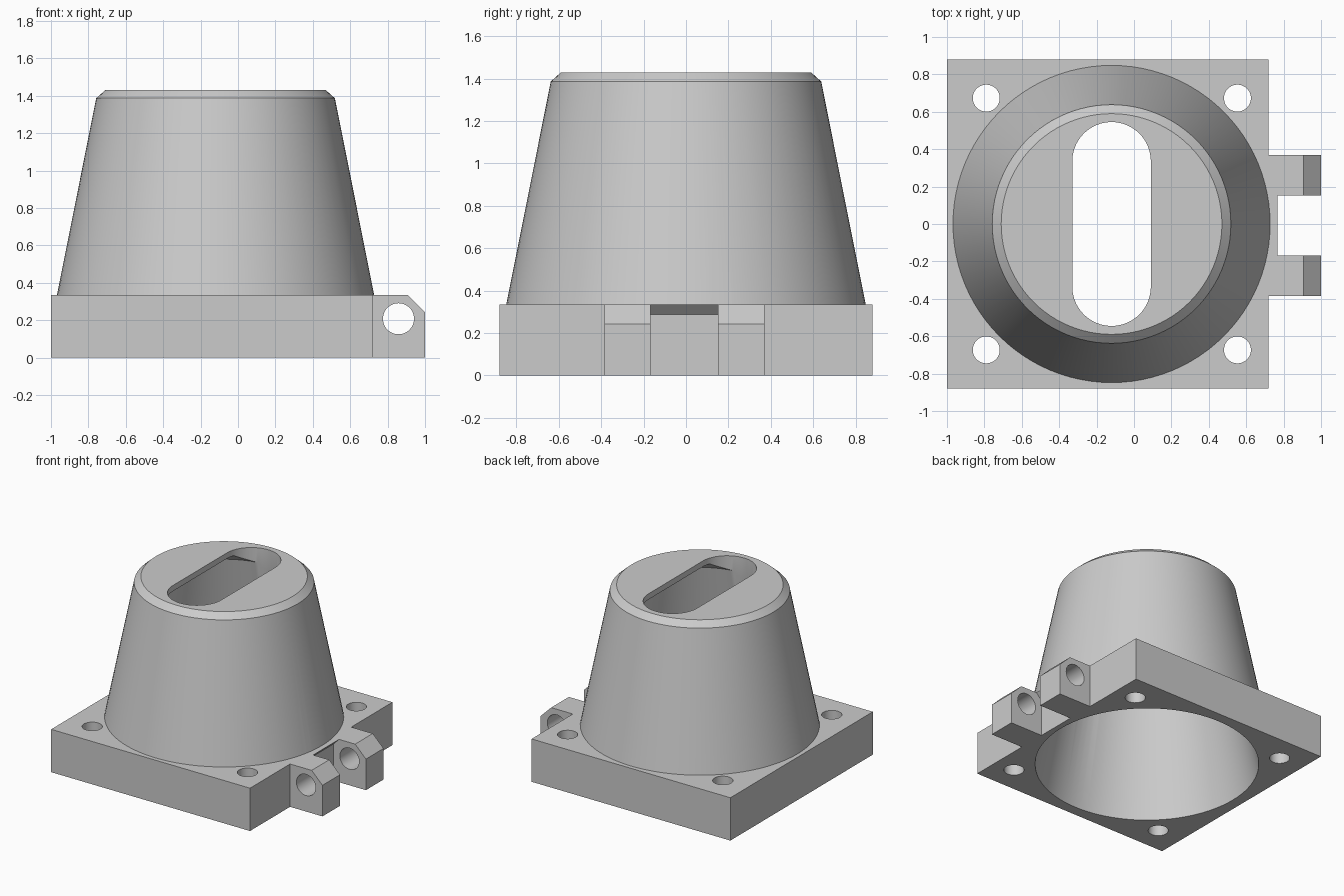
import bpy, bmesh, math

if "Cube" in bpy.data.objects:
    bpy.data.objects.remove(bpy.data.objects["Cube"], do_unlink=True)

CX = -0.12            # axis of the cone
PLATE_TOP = 0.335
ROOF_UNDER = 1.385
ROOF_TOP = 1.43
SEGMENTS = 96

grey = bpy.data.materials.new("plain grey")
grey.use_nodes = True
colour = (0.6, 0.6, 0.6, 1)
grey.diffuse_color = colour
grey.node_tree.nodes["Principled BSDF"].inputs["Base Color"].default_value = colour


def finish(name, bm):
    bmesh.ops.recalc_face_normals(bm, faces=bm.faces)
    mesh = bpy.data.meshes.new(name)
    bm.to_mesh(mesh)
    bm.free()
    mesh.materials.append(grey)
    obj = bpy.data.objects.new(name, mesh)
    bpy.context.collection.objects.link(obj)
    return obj


def prism(name, outline, direction):
    """Closed outline of 3D points pushed along a direction."""
    bm = bmesh.new()
    face = bm.faces.new([bm.verts.new(p) for p in outline])
    moved = bmesh.ops.extrude_face_region(bm, geom=[face])["geom"]
    bmesh.ops.translate(bm, vec=direction,
                        verts=[v for v in moved if isinstance(v, bmesh.types.BMVert)])
    return finish(name, bm)


def side_prism(name, profile, y0, y1):
    return prism(name, [(x, y0, z) for x, z in profile], (0, y1 - y0, 0))


def turned(name, profile):
    """Solid of (radius, z) rings about the cone axis, capped at both ends."""
    bm = bmesh.new()
    angles = [math.tau * i / SEGMENTS for i in range(SEGMENTS)]
    rings = [[bm.verts.new((CX + r * math.cos(a), r * math.sin(a), z)) for a in angles]
             for r, z in profile]
    for low, high in zip(rings, rings[1:]):
        for i in range(SEGMENTS):
            j = (i + 1) % SEGMENTS
            bm.faces.new((low[i], low[j], high[j], high[i]))
    bm.faces.new(rings[0])
    bm.faces.new(rings[-1])
    return finish(name, bm)


def stadium(radius, half_length=0, steps=24):
    """Outline of a round-ended slot; a half length of zero gives a circle."""
    pts = []
    for side in (1, -1):
        for i in range(steps + (half_length > 0)):
            a = math.pi * i / steps
            pts.append((side * radius * math.cos(a),
                        side * (half_length + radius * math.sin(a))))
    return pts


def upright_cutter(x, y, outline, z0, z1):
    return prism("cutter", [(x + u, y + v, z0) for u, v in outline], (0, 0, z1 - z0))


def combine(target, other, operation):
    other.hide_render = True
    mod = target.modifiers.new("combine", "BOOLEAN")
    mod.operation = operation
    mod.solver = "EXACT"
    mod.object = other
    bpy.context.view_layer.objects.active = target
    bpy.ops.object.modifier_apply(modifier=mod.name)
    bpy.data.objects.remove(other, do_unlink=True)


# Square plate with two hinge lugs and an undercut lip between them
plate_profile = [(-1, 0), (0.72, 0), (0.72, PLATE_TOP), (-1, PLATE_TOP)]
housing = side_prism("flanged_housing", plate_profile, -0.88, 0.88)
lug_profile = [(0.7, 0), (1, 0), (1, 0.243), (0.907, PLATE_TOP), (0.7, PLATE_TOP)]
for y0, y1 in ((0.152, 0.37), (-0.385, -0.168)):
    combine(housing, side_prism("lug", lug_profile, y0, y1), "UNION")
lip_profile = [(0.7, 0.267), (0.768, PLATE_TOP), (0.7, PLATE_TOP)]
combine(housing, side_prism("lip", lip_profile, -0.2, 0.2), "UNION")

# Tapered body with a bevelled rim, rooted in the plate
combine(housing, turned("cone", [
    (0.8, 0.3), (0.848, PLATE_TOP), (0.638, 1.387), (0.59, ROOF_TOP)]), "UNION")

# Tapered cavity with a bevelled ceiling, open underneath
combine(housing, turned("cavity", [
    (0.817, -0.1), (0.535, 1.315), (0.45, ROOF_UNDER)]), "DIFFERENCE")

# Slot through the roof, which also nicks the cavity wall at both ends
combine(housing, upright_cutter(CX, 0, stadium(0.21, 0.335, 32), 1.2, 2), "DIFFERENCE")

# Four screw holes and the hinge pin hole
for x in (-0.79, 0.553):
    for y in (-0.673, 0.673):
        combine(housing, upright_cutter(x, y, stadium(0.072), -0.1, 0.5), "DIFFERENCE")
pin = [(0.858 + u, 0.208 + v) for u, v in stadium(0.083)]
combine(housing, side_prism("pin_cutter", pin, -0.6, 0.6), "DIFFERENCE")

# Smooth round walls, crisp edges
bpy.ops.object.select_all(action="DESELECT")
housing.select_set(True)
bpy.context.view_layer.objects.active = housing
bpy.ops.object.shade_smooth_by_angle(angle=math.radians(25))
